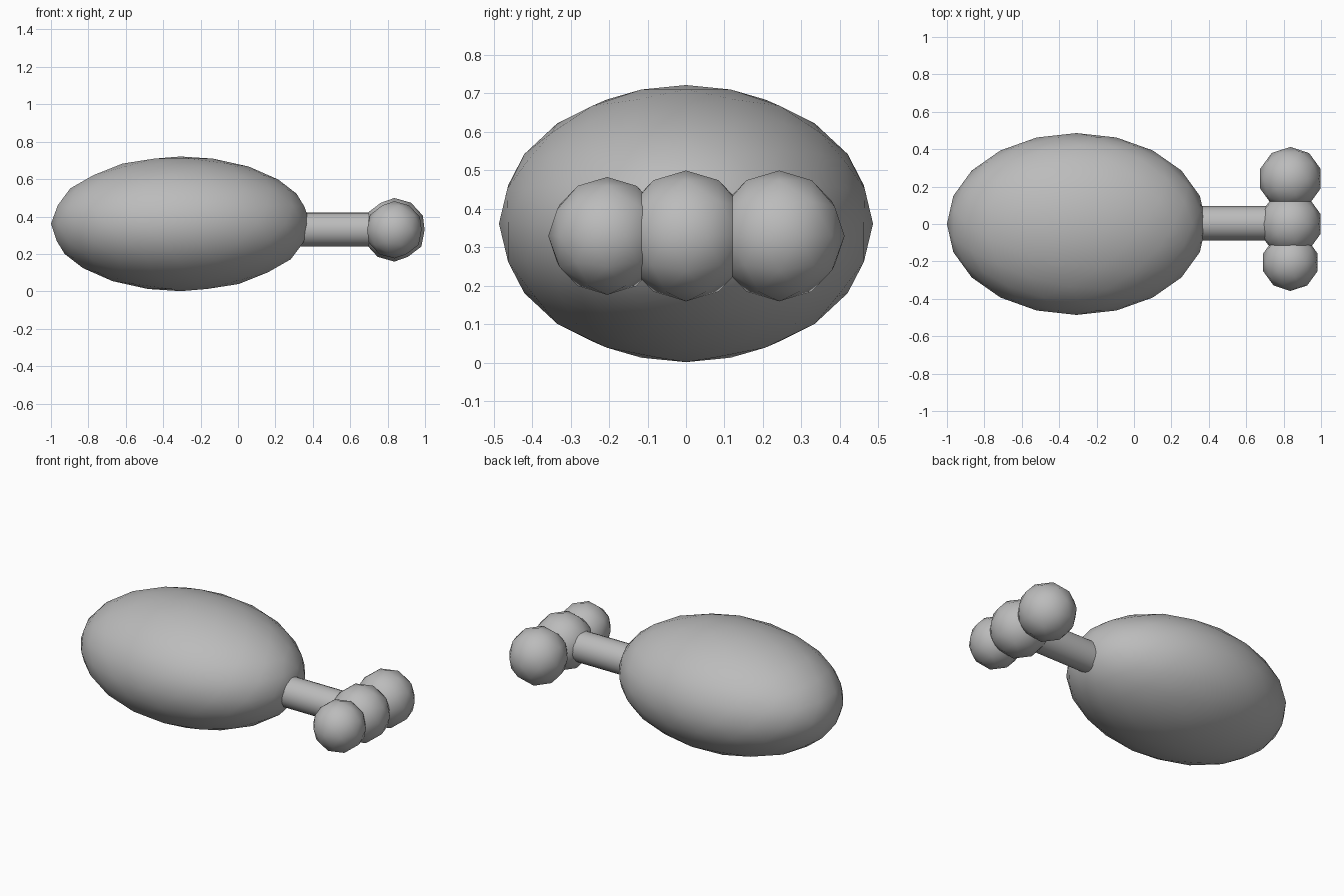
import bpy
import math

if "Cube" in bpy.data.objects:
    bpy.data.objects.remove(bpy.data.objects["Cube"])

grey = bpy.data.materials.new("plain grey")
grey.diffuse_color = (0.5, 0.5, 0.5, 1)
grey.use_nodes = True
grey.node_tree.nodes["Principled BSDF"].inputs["Base Color"].default_value = grey.diffuse_color


def finish(name):
    ob = bpy.context.object
    ob.name = name
    ob.data.materials.append(grey)
    bpy.ops.object.shade_smooth()
    return ob


def ball(name, centre, size, detail):
    bpy.ops.mesh.primitive_ico_sphere_add(subdivisions=detail, radius=1, location=centre)
    bpy.context.object.scale = size
    bpy.ops.object.transform_apply(location=False, rotation=False, scale=True)
    return finish(name)


# Large egg-shaped body
ball("body", (-0.307, 0, 0.361), (0.693, 0.486, 0.36), 3)

# Straight stem joining the body to the row of knobs
bpy.ops.mesh.primitive_cylinder_add(vertices=24, radius=0.091, depth=0.5,
                                    location=(0.58, 0.004, 0.33),
                                    rotation=(0, math.pi / 2, 0))
finish("stem")
bpy.ops.object.shade_smooth_by_angle(angle=math.radians(40))

# Row of three knobs across the end of the stem
for name, y, r in (("left_knob", -0.205, 0.153),
                   ("middle_knob", 0.0, 0.17),
                   ("right_knob", 0.242, 0.17)):
    ball(name, (0.836, y, 0.329), (r, r, r), 2)
